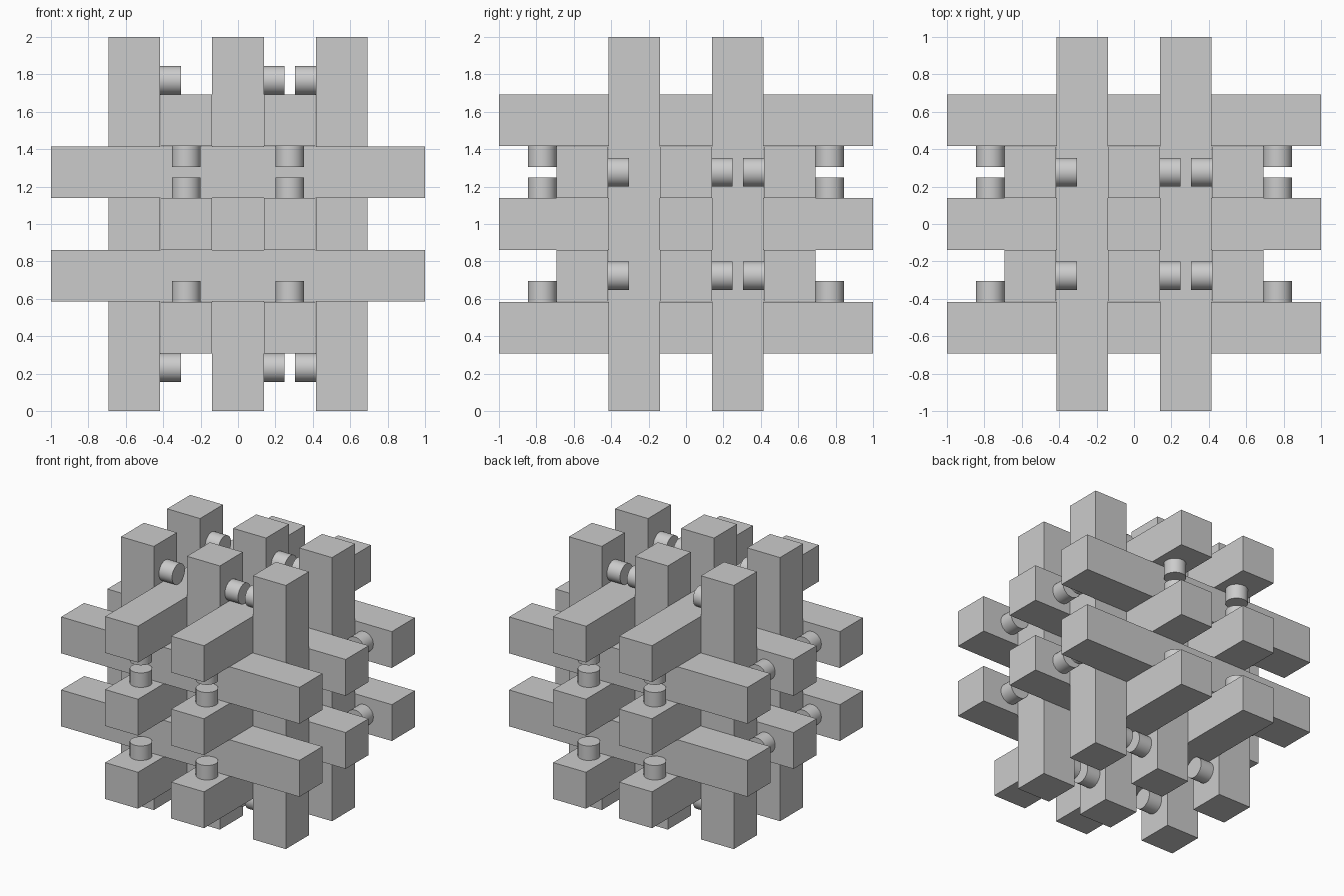
import bpy
import math
from mathutils import Vector

cube = bpy.data.objects.get("Cube")
if cube:
    bpy.data.objects.remove(cube, do_unlink=True)

PITCH = 0.277       # spacing of the interlocking grid
WIDTH = 0.276       # bar thickness
PEG_RADIUS = 0.077
PEG_LENGTH = 0.11
PEG_OFFSET = 0.768  # distance of the pegs from the middle of a bar
CENTRE = Vector((0, 0, 1))

grey = bpy.data.materials.new("plain grey")
grey.use_nodes = True
colour = (0.6, 0.6, 0.6, 1)
grey.diffuse_color = colour
grey.node_tree.nodes["Principled BSDF"].inputs["Base Color"].default_value = colour


def place(axes, row, side, along):
    """Vector from coordinates given in a bar family's own axis order."""
    v = Vector((0, 0, 0))
    for axis, value in zip(axes, (row, side, along)):
        v[axis] = value
    return v


def add_bar(name, axes, row, side):
    bpy.ops.mesh.primitive_cube_add(size=1, location=CENTRE + place(axes, row, side, 0))
    bar = bpy.context.object
    bar.name = name
    bar.scale = place(axes, WIDTH, WIDTH, 2)
    bpy.ops.object.transform_apply(location=False, rotation=False, scale=True)
    bar.data.materials.append(grey)


def add_peg(name, axes, row, side, along, direction):
    # The base sinks slightly into the bar
    sink = 0.01
    middle = row + direction * (WIDTH + PEG_LENGTH - sink) / 2
    axis = place(axes, direction, 0, 0)
    bpy.ops.mesh.primitive_cylinder_add(
        vertices=32, radius=PEG_RADIUS, depth=PEG_LENGTH + sink,
        location=CENTRE + place(axes, middle, side, along),
        rotation=axis.to_track_quat('Z', 'Y').to_euler())
    peg = bpy.context.object
    peg.name = name
    peg.data.materials.append(grey)
    bpy.ops.object.shade_smooth_by_angle(angle=math.radians(40))


# Three families of six bars; each family is a cyclic turn of the last
families = {"upright": (0, 1, 2), "crosswise": (1, 2, 0), "lengthwise": (2, 0, 1)}
rows = {"first": (-2, 1), "middle": (0, 1), "last": (2, -1)}

for family, axes in families.items():
    for row_name, (step, direction) in rows.items():
        for side in (-PITCH, PITCH):
            row = step * PITCH
            add_bar(f"{family}_{row_name}_bar", axes, row, side)
            # A peg near each end of the bar
            for along in (-PEG_OFFSET, PEG_OFFSET):
                add_peg(f"{family}_{row_name}_peg", axes, row, side, along, direction)
